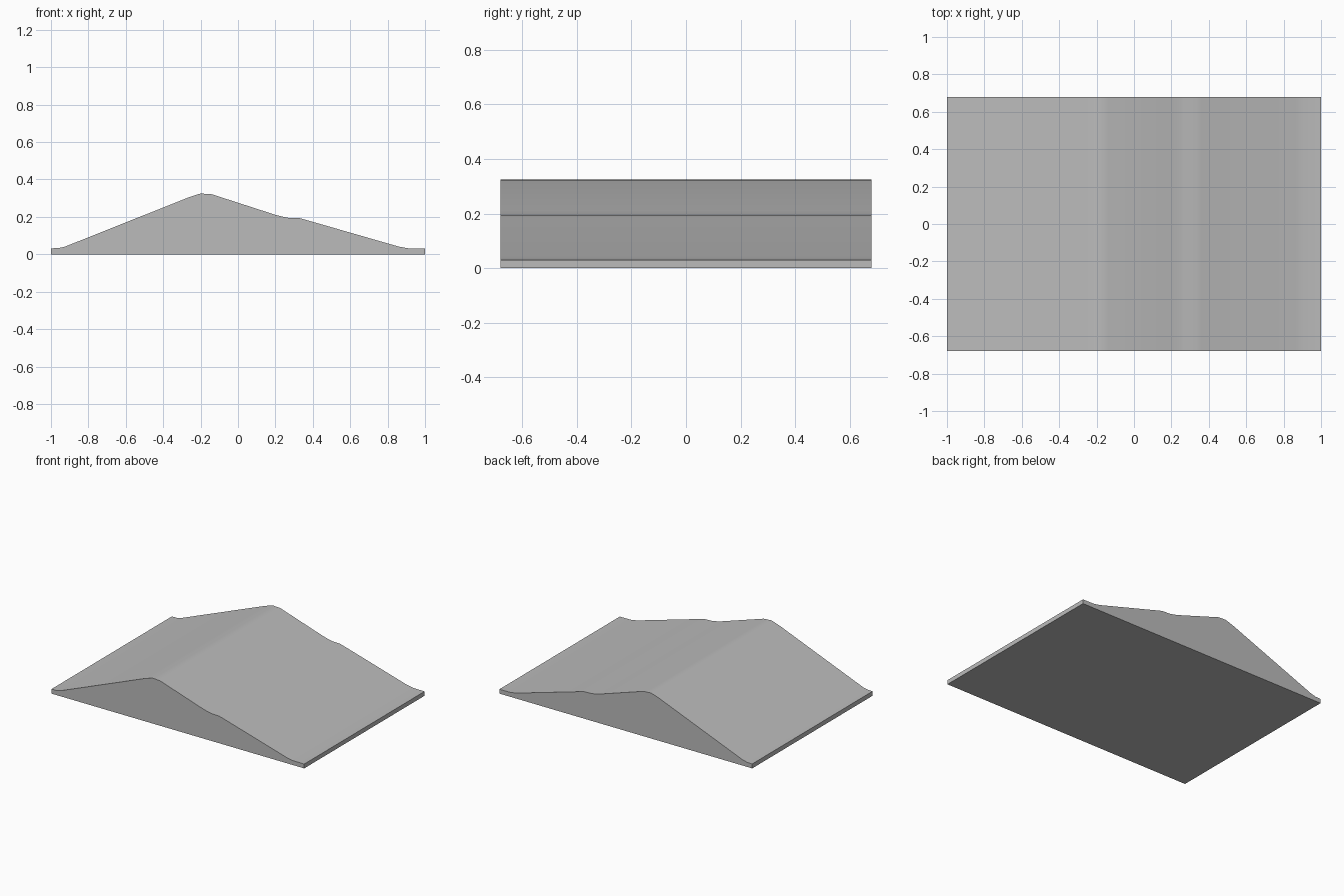
import bpy
import bmesh
import math

cube = bpy.data.objects.get("Cube")
if cube:
    bpy.data.objects.remove(cube, do_unlink=True)

HALF_DEPTH = 0.68

# Plain grey material
grey = bpy.data.materials.new("plain_grey")
grey.use_nodes = True
colour = (0.5, 0.5, 0.5, 1)
grey.diffuse_color = colour
grey.node_tree.nodes["Principled BSDF"].inputs["Base Color"].default_value = colour

# Ridge cross-section (x, z): toe, steep slope, crest, shoulder, long slope, toe
profile = [
    (-1, 0), (-1, 0.032), (-0.96, 0.033), (-0.925, 0.041),
    (-0.27, 0.302), (-0.235, 0.314), (-0.2, 0.325), (-0.14, 0.321),
    (0.2, 0.211), (0.24, 0.201), (0.27, 0.195), (0.33, 0.193), (0.36, 0.185),
    (0.86, 0.041), (0.91, 0.032), (1, 0.031), (1, 0),
]

# Extrude the cross-section from front to back
bm = bmesh.new()
front = bm.faces.new([bm.verts.new((x, -HALF_DEPTH, z)) for x, z in profile])
ext = bmesh.ops.extrude_face_region(bm, geom=[front], use_keep_orig=True)
back = [v for v in ext["geom"] if isinstance(v, bmesh.types.BMVert)]
bmesh.ops.translate(bm, verts=back, vec=(0, 2 * HALF_DEPTH, 0))
bmesh.ops.recalc_face_normals(bm, faces=bm.faces)
mesh = bpy.data.meshes.new("ridge_roof")
bm.to_mesh(mesh)
bm.free()
mesh.materials.append(grey)

ridge = bpy.data.objects.new("ridge_roof", mesh)
bpy.context.collection.objects.link(ridge)

# Soft bends along the top, sharp rims
bpy.ops.object.select_all(action="DESELECT")
ridge.select_set(True)
bpy.context.view_layer.objects.active = ridge
bpy.ops.object.shade_smooth_by_angle(angle=math.radians(30))
